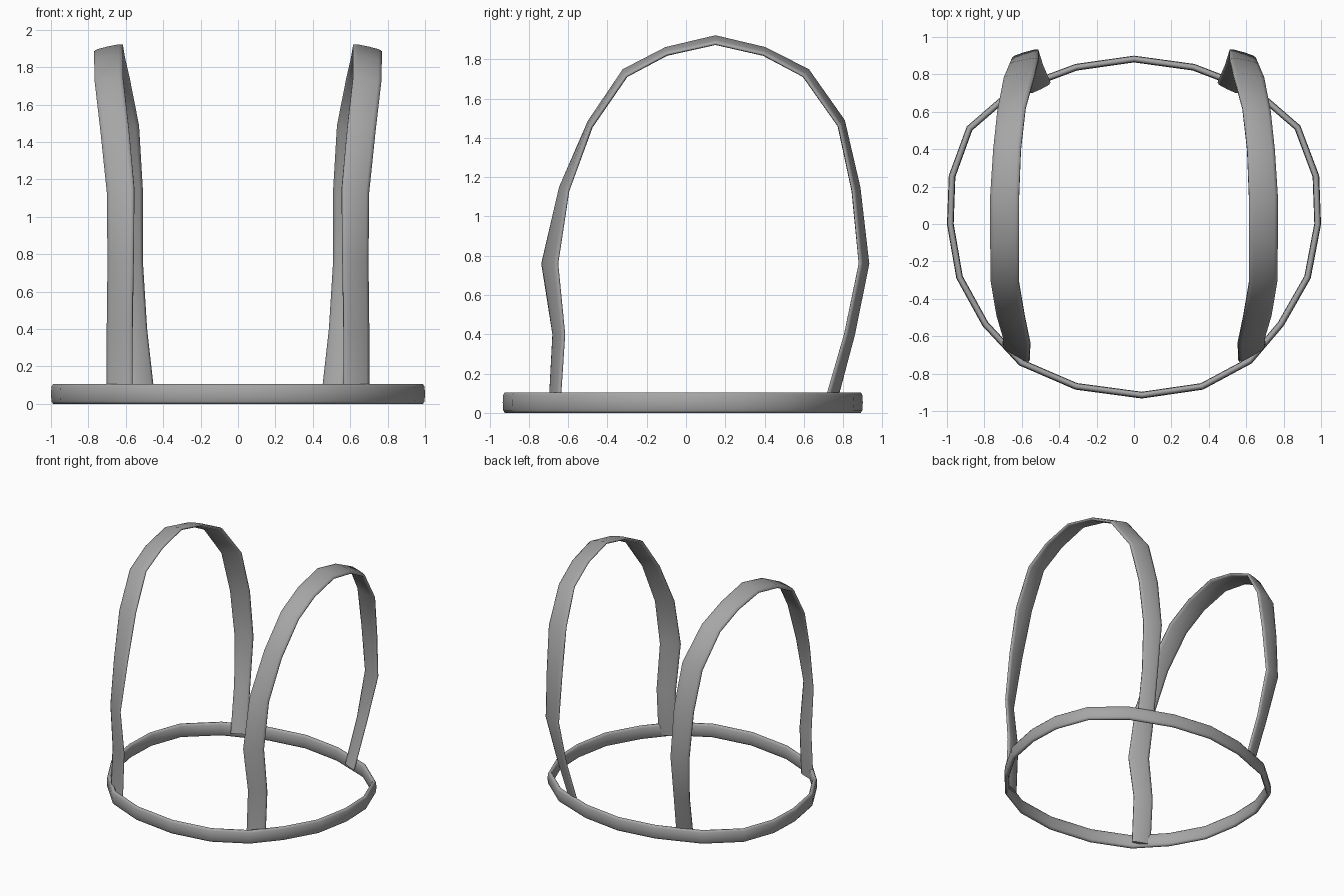
import bpy, bmesh
from mathutils import Vector

if "Cube" in bpy.data.objects:
    bpy.data.objects.remove(bpy.data.objects["Cube"])

# flattened rounded section: (across the long side, across the thickness), both -1..1
SECTION = [(-1, -0.4), (-0.75, -0.85), (0, -1), (0.75, -0.85), (1, -0.4),
           (1, 0.4), (0.75, 0.85), (0, 1), (-0.75, 0.85), (-1, 0.4)]

grey = bpy.data.materials.new("dark_grey")
grey.diffuse_color = (0.38, 0.38, 0.38, 1)
grey.use_nodes = True
grey.node_tree.nodes["Principled BSDF"].inputs["Base Color"].default_value = grey.diffuse_color


def sweep(name, stations, thickness, closed=False):
    """Loft SECTION through stations, each a pair of opposite strip edges."""
    bm = bmesh.new()
    n, m = len(stations), len(SECTION)
    mids = [(a + b) / 2 for a, b in stations]
    rings = []
    for i, (a, b) in enumerate(stations):
        if closed:
            nxt, prv = mids[(i + 1) % n], mids[i - 1]
        else:
            nxt, prv = mids[min(i + 1, n - 1)], mids[max(i - 1, 0)]
        half = (b - a) / 2
        normal = (nxt - prv).cross(half).normalized() * thickness / 2
        rings.append([bm.verts.new(mids[i] + half * u + normal * v) for u, v in SECTION])
    for i in range(n if closed else n - 1):
        r, s = rings[i], rings[(i + 1) % n]
        for j in range(m):
            k = (j + 1) % m
            bm.faces.new((r[j], r[k], s[k], s[j]))
    if not closed:
        bm.faces.new(rings[0])
        bm.faces.new(rings[-1])
    bmesh.ops.recalc_face_normals(bm, faces=bm.faces)
    mesh = bpy.data.meshes.new(name)
    bm.to_mesh(mesh)
    bm.free()
    mesh.materials.append(grey)
    ob = bpy.data.objects.new(name, mesh)
    bpy.context.collection.objects.link(ob)
    bpy.context.view_layer.objects.active = ob
    ob.select_set(True)
    bpy.ops.object.shade_smooth_by_angle(angle=1.3)
    ob.select_set(False)
    return ob


# base hoop: outer outline, pulled in by half the strip thickness
outline = [(0, .90), (.325, .855), (.66, .725), (.89, .525), (.99, .26), (1, 0),
           (.945, -.29), (.80, -.545), (.63, -.745), (.37, -.885), (.043, -.933),
           (-.315, -.885), (-.615, -.755), (-.81, -.545), (-.95, -.29), (-1, 0),
           (-.99, .26), (-.895, .52), (-.66, .725), (-.315, .855)]
hoop = []
for x, y in outline:
    p = Vector((x, y, 0))
    p -= p.normalized() * 0.018
    hoop.append((p, p + Vector((0, 0, 0.105))))
sweep("base_hoop", hoop, 0.036, closed=True)

# side arch: outer edge and inner edge at each station, front foot to back foot
arch = [((.70, -.645, .02), (.565, -.695, .02)),
        ((.70, -.62, .40), (.565, -.675, .40)),
        ((.695, -.655, .76), (.56, -.732, .76)),
        ((.70, -.60, 1.13), (.555, -.64, 1.15)),
        ((.735, -.485, 1.455), (.585, -.49, 1.485)),
        ((.765, -.305, 1.715), (.615, -.315, 1.745)),
        ((.768, -.10, 1.825), (.615, -.10, 1.855)),
        ((.768, .15, 1.88), (.615, .15, 1.915)),
        ((.752, .395, 1.825), (.605, .40, 1.855)),
        ((.73, .60, 1.715), (.58, .62, 1.745)),
        ((.695, .78, 1.46), (.53, .80, 1.49)),
        ((.665, .85, 1.13), (.51, .88, 1.15)),
        ((.65, .885, .76), (.51, .927, .76)),
        ((.60, .81, .40), (.488, .855, .40)),
        ((.56, .705, .04), (.448, .76, .04))]
band = sweep("side_arches", [(Vector(a), Vector(b)) for a, b in arch], 0.028)
mirror = band.modifiers.new("mirror", 'MIRROR')
mirror.use_axis = (True, False, False)
